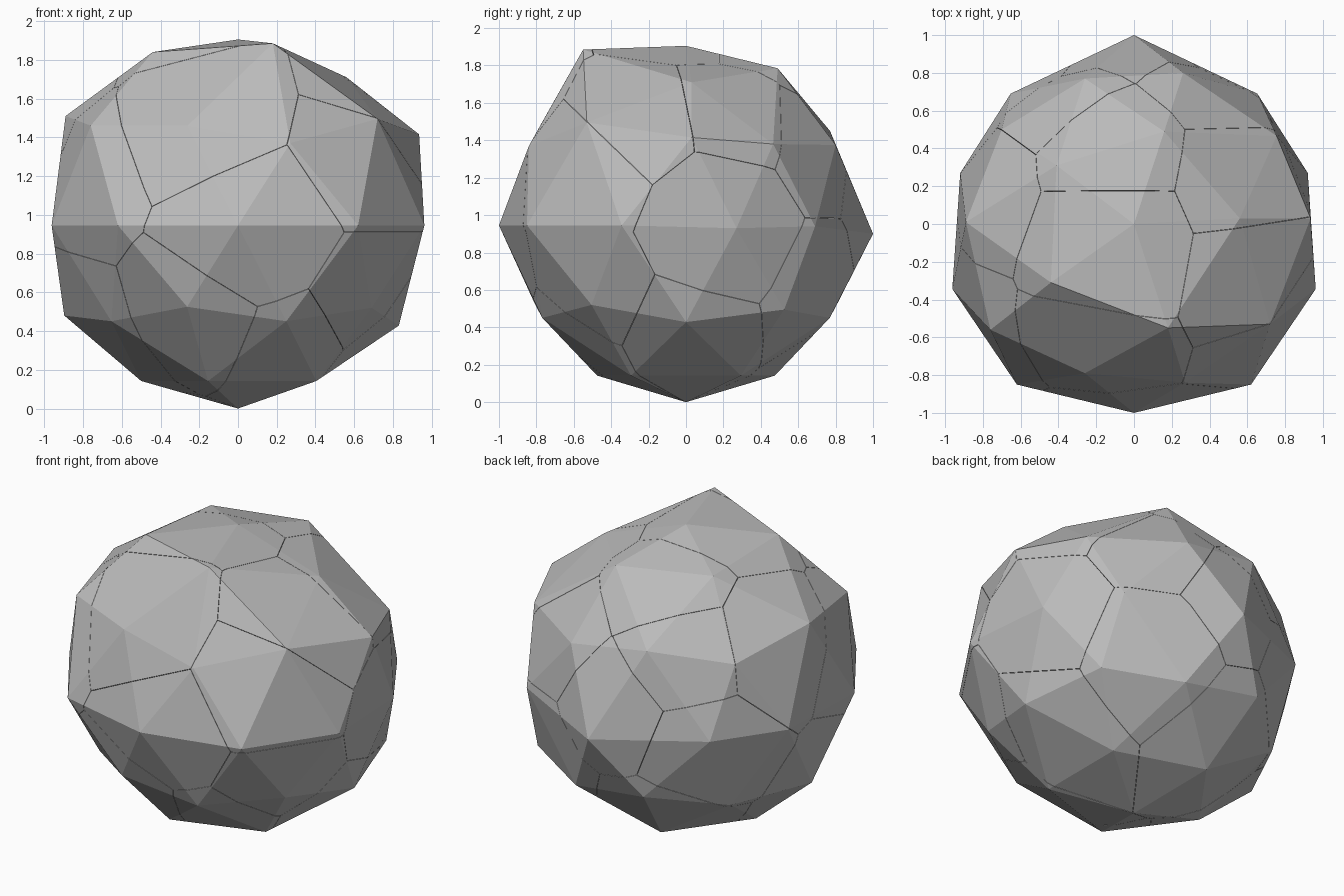
import bpy, bmesh
from mathutils import Vector

if "Cube" in bpy.data.objects:
    bpy.data.objects.remove(bpy.data.objects["Cube"])

CENTRE = Vector((0, 0, 0.95))
GAP = 0.001   # half width of the cracks

stone = bpy.data.materials.new("stone grey")
stone.diffuse_color = (0.5, 0.5, 0.5, 1)
stone.use_nodes = True
stone.node_tree.nodes["Principled BSDF"].inputs["Base Color"].default_value = stone.diffuse_color

# Corners of the boulder that differ from a plain icosphere
CORNERS = [
    # crown
    (0, 0, 1.905), (0.18, -0.55, 1.885), (-0.44, -0.31, 1.84),
    (0.56, 0.03, 1.71), (0.16, 0.49, 1.785), (-0.41, 0.31, 1.80),
    # upper band
    (0.27, -0.84, 1.37), (-0.26, -0.79, 1.46), (0.72, -0.53, 1.495),
    (-0.76, -0.56, 1.46), (-0.89, 0.01, 1.51), (0.935, 0.03, 1.415),
    (0.755, 0.466, 1.38), (0.26, 0.80, 1.375), (-0.26, 0.77, 1.45),
    (-0.70, 0.50, 1.38),
    # lower band
    (-0.897, 0, 0.48), (0.83, 0, 0.428), (0.69, -0.505, 0.52),
    (0.69, 0.525, 0.495),
]
# Waist, mirrored left and right
WAIST = [(0.962, -0.344, 0.945), (0.62, -0.85, 0.945), (0, -1, 0.945),
         (0.92, 0.27, 0.93), (0.653, 0.69, 0.94), (0, 1, 0.90)]
for x, y, z in WAIST:
    CORNERS.append((x, y, z))
    if x:
        CORNERS.append((-x, y, z))

# Cores of the broken pieces
CORES = [
    (-0.19, -0.62, 1.48), (0.09, -0.80, 0.88), (-0.77, -0.42, 1.15),
    (-0.22, -0.70, 0.42), (0.28, -0.58, 0.32), (0.62, -0.52, 0.60),
    (-0.74, -0.25, 0.50), (0.62, -0.25, 1.50), (0.62, -0.52, 1.22),
    (0.85, 0.22, 0.92), (0.62, 0.00, 0.36), (0.58, 0.25, 1.55),
    (0.42, 0.70, 1.35), (-0.15, 0.42, 1.70), (-0.15, -0.08, 1.72),
    (-0.75, 0.18, 1.42), (-0.05, 0.82, 1.05), (-0.55, 0.62, 0.85),
    (0.42, 0.68, 0.62), (-0.20, 0.58, 0.35), (-0.40, 0.62, 1.40),
]
CORES = [Vector(c) for c in CORES]

# Whole boulder: icosphere with its corners pulled into place
boulder = bmesh.new()
bmesh.ops.create_icosphere(boulder, subdivisions=2, radius=1)
directions = [(v, v.co.copy()) for v in boulder.verts]
for v in boulder.verts:
    v.co = CENTRE + v.co * 0.95
for corner in CORNERS:
    aim = (Vector(corner) - CENTRE).normalized()
    nearest = max(directions, key=lambda pair: pair[1].dot(aim))[0]
    nearest.co = Vector(corner)


def make_piece(index, core):
    """Cut one piece from the boulder, halfway to each other core."""
    bm = boulder.copy()
    for other in CORES:
        if other is core:
            continue
        normal = (other - core).normalized()
        bmesh.ops.bisect_plane(
            bm, geom=bm.verts[:] + bm.edges[:] + bm.faces[:], dist=1e-6,
            plane_co=(core + other) / 2 - normal * GAP, plane_no=normal,
            clear_outer=True)
        rim = [e for e in bm.edges if e.is_boundary]
        if rim:
            bmesh.ops.holes_fill(bm, edges=rim, sides=0)
    bmesh.ops.recalc_face_normals(bm, faces=bm.faces[:])
    mesh = bpy.data.meshes.new("boulder_piece")
    bm.to_mesh(mesh)
    bm.free()
    mesh.materials.append(stone)
    piece = bpy.data.objects.new(f"boulder_piece_{index + 1}", mesh)
    bpy.context.collection.objects.link(piece)


for i, core in enumerate(CORES):
    make_piece(i, core)
boulder.free()
